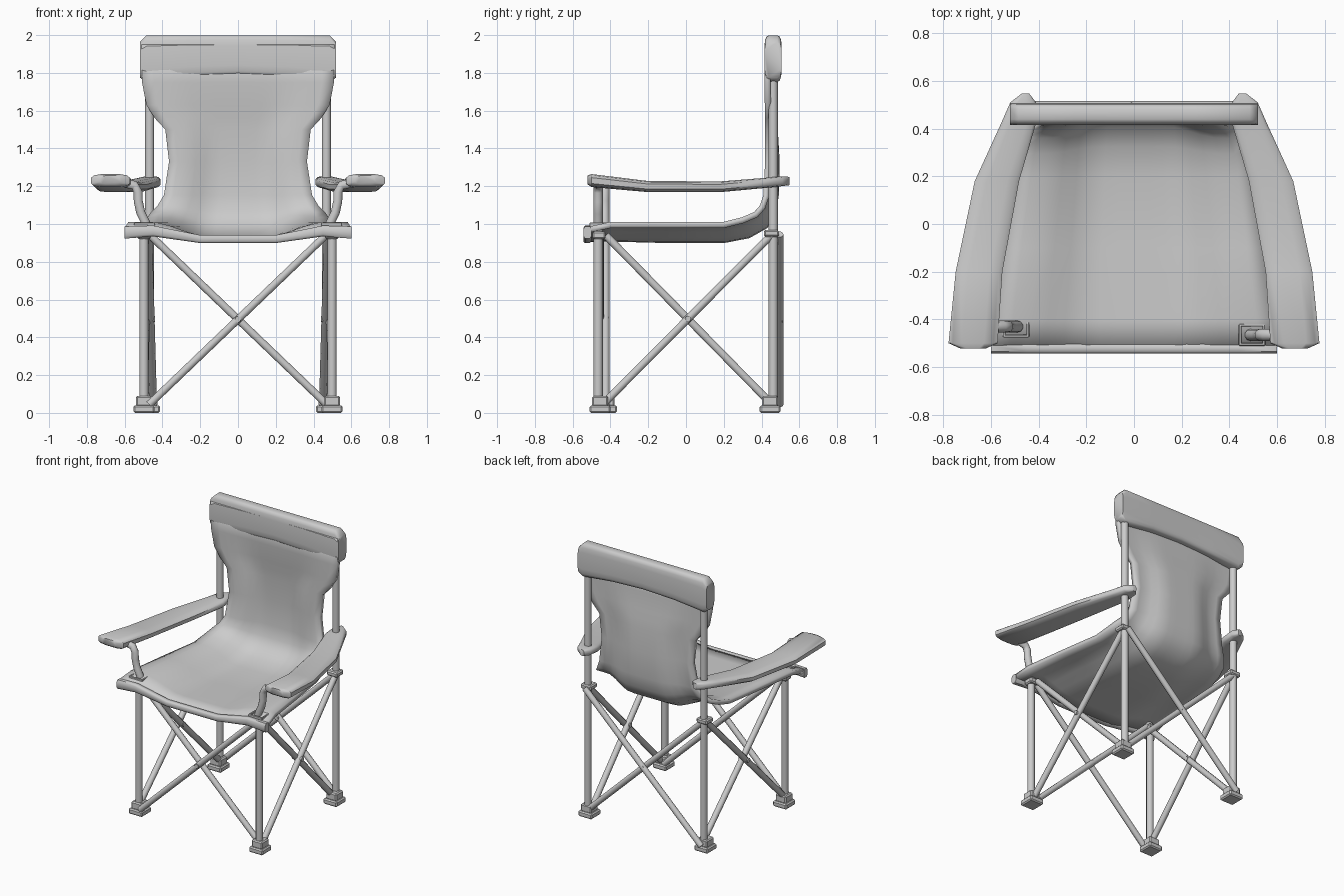
import bpy, bmesh, math
from mathutils import Vector

if "Cube" in bpy.data.objects:
    bpy.data.objects.remove(bpy.data.objects["Cube"])

grey = bpy.data.materials.new("plain_grey")
grey.use_nodes = True
tone = (0.6, 0.6, 0.6, 1)
grey.diffuse_color = tone
grey.node_tree.nodes["Principled BSDF"].inputs["Base Color"].default_value = tone


def finish(name, bm, angle=40):
    bmesh.ops.recalc_face_normals(bm, faces=bm.faces[:])
    mesh = bpy.data.meshes.new(name)
    bm.to_mesh(mesh)
    bm.free()
    mesh.materials.append(grey)
    ob = bpy.data.objects.new(name, mesh)
    bpy.context.collection.objects.link(ob)
    bpy.ops.object.select_all(action='DESELECT')
    ob.select_set(True)
    bpy.context.view_layer.objects.active = ob
    bpy.ops.object.shade_smooth_by_angle(angle=math.radians(angle))
    return ob


def loft(name, rings, angle=50):
    """Skin a list of closed rings and cap both ends."""
    bm = bmesh.new()
    rows = [[bm.verts.new(p) for p in ring] for ring in rings]
    n = len(rows[0])
    for a, b in zip(rows, rows[1:]):
        for i in range(n):
            j = (i + 1) % n
            bm.faces.new((a[i], a[j], b[j], b[i]))
    bm.faces.new(rows[0])
    bm.faces.new(rows[-1])
    return finish(name, bm, angle)


def ring(center, u, v, n=10, power=1.0):
    """Closed ring; a power below 1 makes it boxier."""
    c, u, v = Vector(center), Vector(u), Vector(v)
    pts = []
    for i in range(n):
        t = 2 * math.pi * (i + 0.5) / n
        co, si = math.cos(t), math.sin(t)
        pts.append(c + u * math.copysign(abs(co) ** power, co)
                   + v * math.copysign(abs(si) ** power, si))
    return pts


def tube(name, path, r):
    path = [Vector(p) for p in path]
    rings = []
    for i, p in enumerate(path):
        d = (path[min(i + 1, len(path) - 1)] - path[max(i - 1, 0)]).normalized()
        ref = Vector((0, 1, 0)) if abs(d.y) < 0.5 else Vector((1, 0, 0))
        u = d.cross(ref).normalized()
        rings.append(ring(p, u * r, d.cross(u) * r))
    return loft(name, rings)


def block(name, center, size, bevel=0.008):
    bm = bmesh.new()
    bmesh.ops.create_cube(bm, size=1)
    for v in bm.verts:
        v.co = Vector(center) + Vector(a * b for a, b in zip(v.co, size))
    bmesh.ops.bevel(bm, geom=bm.edges[:], offset=bevel, segments=1, affect='EDGES')
    return finish(name, bm, 30)


BACK_X, BACK_Y, FRONT_X = 0.468, 0.462, 0.498
front_y = {1: -0.465, -1: -0.43}

for s, side in ((1, "left"), (-1, "right")):
    fy = front_y[s]
    # Uprights, feet and collars
    tube(f"{side}_back_post", [(s * BACK_X, BACK_Y, 0.02), (s * BACK_X, BACK_Y, 1.93)], 0.025)
    tube(f"{side}_front_leg", [(s * FRONT_X, fy, 0.02), (s * FRONT_X, fy, 0.97)], 0.025)
    for part, x, y in (("back", BACK_X, 0.445), ("front", FRONT_X, fy + 0.01)):
        block(f"{side}_{part}_foot", (s * x, y, 0.02), (0.11, 0.11, 0.04))
        block(f"{side}_{part}_foot_sleeve", (s * x, y, 0.062), (0.085, 0.085, 0.055))
    block(f"{side}_back_collar", (s * BACK_X, 0.452, 0.95), (0.085, 0.08, 0.035))
    block(f"{side}_front_collar", (s * FRONT_X, fy + 0.005, 0.94), (0.07, 0.07, 0.04))

    # Slot frame around the arm support
    for k in (-1, 1):
        block(f"{side}_slot_edge_x", (s * 0.495, fy + k * 0.04, 0.997), (0.11, 0.012, 0.02), 0.003)
        block(f"{side}_slot_edge_y", (s * 0.495 + k * 0.05, fy, 0.997), (0.012, 0.09, 0.02), 0.003)

    # Bent arm support
    bend = [(0.485, 0.95), (0.49, 1.01), (0.515, 1.06), (0.528, 1.12),
            (0.53, 1.17), (0.548, 1.205), (0.62, 1.22)]
    tube(f"{side}_arm_support", [(s * x, fy, z) for x, z in bend], 0.025)

    # Padded armrest: y, inner x, outer x, bottom z, top z
    stations = [(-0.522, 0.62, 0.73, 1.21, 1.257), (-0.5, 0.57, 0.78, 1.195, 1.265),
                (-0.2, 0.55, 0.75, 1.168, 1.228), (0.18, 0.48, 0.67, 1.168, 1.226),
                (0.42, 0.41, 0.56, 1.19, 1.245), (0.51, 0.41, 0.52, 1.2, 1.253),
                (0.548, 0.44, 0.47, 1.205, 1.25)]
    loft(f"{side}_armrest",
         [ring((s * (a + b) / 2, y, (lo + hi) / 2), ((b - a) / 2, 0, 0),
               (0, 0, (hi - lo) / 2), 12, 0.6) for y, a, b, lo, hi in stations])

    # Crossed side braces
    tube(f"{side}_side_brace_rising", [(s * 0.5, -0.435, 0.05), (s * 0.475, 0.45, 0.94)], 0.021)
    tube(f"{side}_side_brace_falling", [(s * 0.475, -0.425, 0.94), (s * 0.45, 0.45, 0.05)], 0.021)
    tube(f"{side}_side_rivet", [(s * 0.44, 0.01, 0.497), (s * 0.515, 0.01, 0.497)], 0.016)

# Crossed front and back braces
for part, y0, y1 in (("front", -0.455, -0.425), ("back", 0.495, 0.465)):
    tube(f"{part}_brace_rising", [(-0.47, y0, 0.045), (0.47, y0, 0.945)], 0.021)
    tube(f"{part}_brace_falling", [(0.47, y1, 0.045), (-0.47, y1, 0.945)], 0.021)
    tube(f"{part}_rivet", [(0, min(y0, y1) - 0.025, 0.495), (0, max(y0, y1) + 0.015, 0.495)], 0.016)

# Fabric sling: edge y, edge z, half width, centre offset in y and z
rows = [(-0.535, 0.965, 0.6, 0, -0.045), (-0.4, 0.995, 0.58, 0, -0.072),
        (-0.1, 0.995, 0.54, 0, -0.08), (0.2, 0.995, 0.495, 0, -0.08),
        (0.3, 1.02, 0.48, 0.03, -0.08), (0.37, 1.05, 0.46, 0.05, -0.06),
        (0.405, 1.09, 0.425, 0.055, -0.03), (0.425, 1.15, 0.392, 0.05, 0),
        (0.435, 1.33, 0.365, 0.045, 0), (0.435, 1.5, 0.385, 0.035, 0),
        (0.435, 1.56, 0.44, 0.03, 0), (0.433, 1.63, 0.485, 0.022, 0),
        (0.432, 1.75, 0.508, 0.01, 0), (0.432, 1.95, 0.512, 0, 0)]
COLS = 16
bm = bmesh.new()
grid = []
for y, z, w, oy, oz in rows:
    line = []
    for i in range(COLS + 1):
        u = 2 * i / COLS - 1
        t = min(max((0.8 - abs(u)) / 0.5, 0), 1)
        f = t * t * (3 - 2 * t)
        line.append(bm.verts.new((u * w, y + oy * f, z + oz * f)))
    grid.append(line)
for a, b in zip(grid, grid[1:]):
    for i in range(COLS):
        bm.faces.new((a[i], a[i + 1], b[i + 1], b[i]))
sling = finish("fabric_sling", bm, 60)
solid = sling.modifiers.new("thickness", 'SOLIDIFY')
solid.thickness = 0.032
solid.offset = 0

# Front hem of the seat
hem = []
for x, z, h in ((-0.6, 0.955, 0.034), (-0.45, 0.963, 0.03), (-0.2, 0.92, 0.022),
                (0.2, 0.92, 0.022), (0.45, 0.963, 0.03), (0.6, 0.955, 0.034)):
    hem.append(ring((x, -0.522, z), (0, 0.022, 0), (0, 0, h), 8, 0.6))
loft("seat_front_hem", hem)

# Padded head hood
hood = []
for x, lo, hi in ((-0.52, 1.775, 1.965), (-0.485, 1.75, 2.0), (-0.25, 1.775, 2.0), (0, 1.785, 2.0),
                  (0.25, 1.775, 2.0), (0.485, 1.75, 2.0), (0.52, 1.775, 1.965)):
    hood.append(ring((x, 0.461, (lo + hi) / 2), (0, 0.046, 0), (0, 0, (hi - lo) / 2), 16, 0.45))
loft("head_hood", hood, 60)
